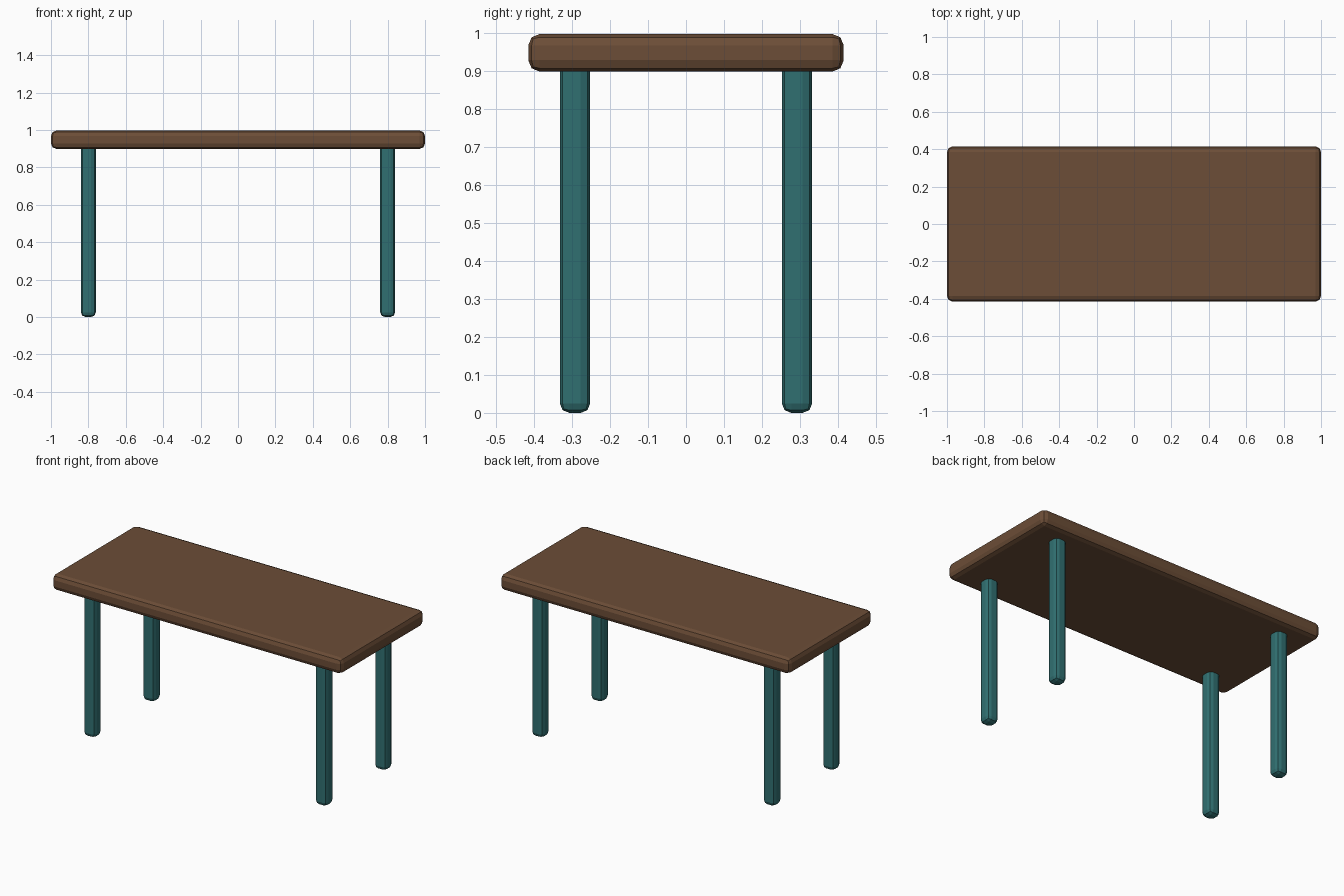
import bpy

if "Cube" in bpy.data.objects:
    bpy.data.objects.remove(bpy.data.objects["Cube"])


def material(name, color):
    m = bpy.data.materials.new(name)
    m.diffuse_color = color
    m.use_nodes = True
    m.node_tree.nodes["Principled BSDF"].inputs["Base Color"].default_value = m.diffuse_color
    return m


def rounded_box(name, lo, hi, bevel, mat):
    """Box between two corners with softly bevelled, flat-shaded edges."""
    centre = [(a + b) / 2 for a, b in zip(lo, hi)]
    bpy.ops.mesh.primitive_cube_add(size=1, location=centre)
    ob = bpy.context.object
    ob.name = name
    ob.scale = [b - a for a, b in zip(lo, hi)]
    bpy.ops.object.transform_apply(location=False, rotation=False, scale=True)
    mod = ob.modifiers.new("soft_edges", 'BEVEL')
    mod.width = bevel
    mod.segments = 2
    ob.data.materials.append(mat)
    return ob


wood = material("brown_wood", (0.15, 0.075, 0.038, 1))
teal = material("teal_paint", (0.03, 0.16, 0.165, 1))

# Table top
rounded_box("table_top", (-1, -0.415, 0.898), (1, 0.415, 0.997), 0.03, wood)

# Four legs, ends tucked slightly into the top
W = 0.04
for side, sx in (("left", -1), ("right", 1)):
    for end, sy in (("front", -1), ("back", 1)):
        x, y = sx * 0.80, sy * 0.292
        rounded_box(f"{end}_{side}_leg", (x - W, y - W, 0), (x + W, y + W, 0.94), 0.025, teal)
